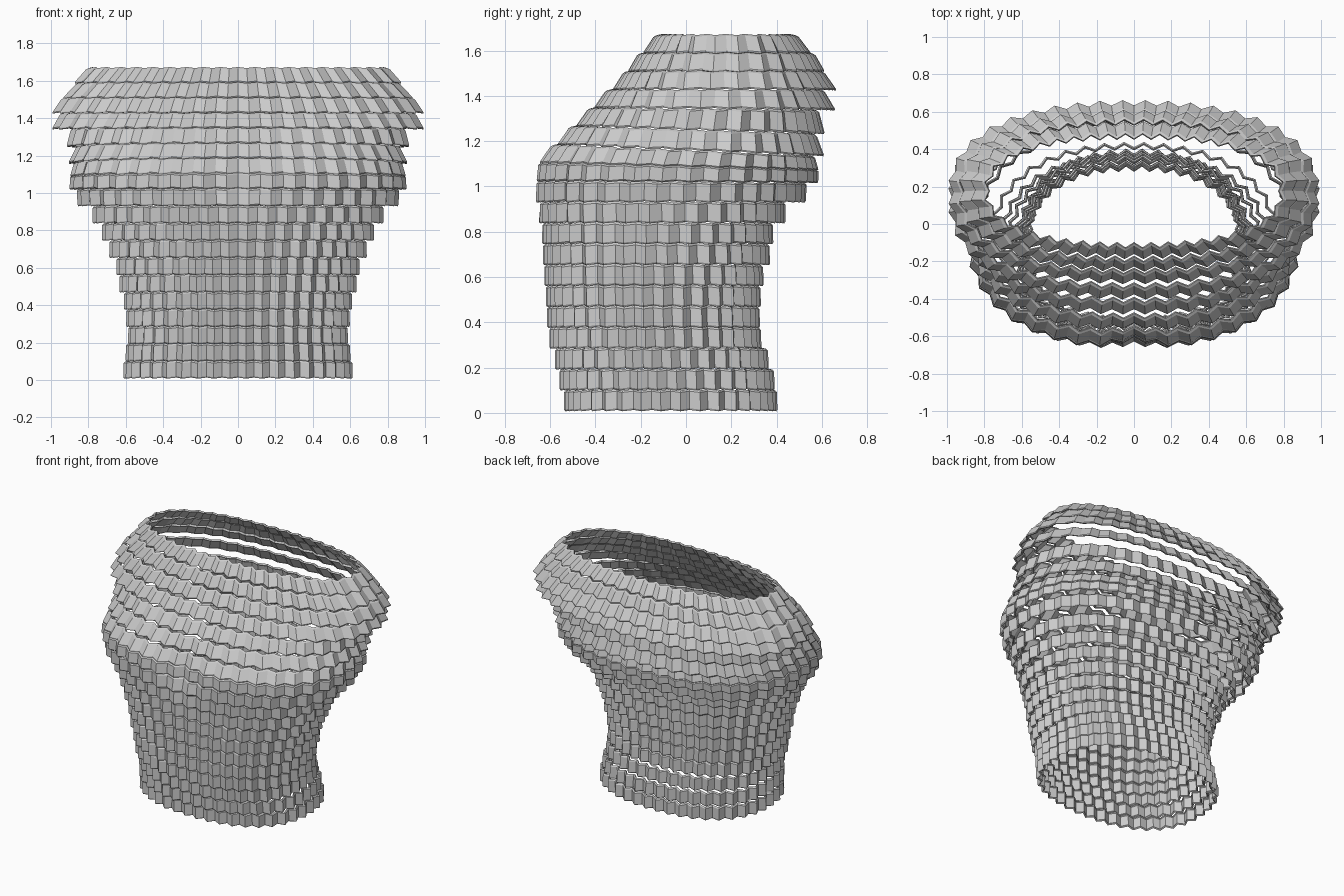
import bpy, math

if "Cube" in bpy.data.objects:
    bpy.data.objects.remove(bpy.data.objects["Cube"])

SIDES = 80          # tiles per band (40 pleats)
ZIG = 0.014         # pleat depth each way
THICK = 0.012

# Per band, bottom to top: half width, front y, back y at lower rim, then at upper rim
BANDS = [
    (.600, -.525, .390, .598, -.525, .388),
    (.588, -.545, .378, .586, -.545, .375),
    (.575, -.565, .352, .573, -.565, .348),
    (.585, -.590, .320, .583, -.590, .316),
    (.598, -.600, .314, .596, -.600, .310),
    (.622, -.605, .318, .620, -.605, .314),
    (.638, -.612, .330, .636, -.612, .326),
    (.676, -.618, .358, .674, -.618, .354),
    (.715, -.622, .372, .713, -.622, .370),
    (.765, -.638, .425, .765, -.640, .425),
    (.845, -.658, .515, .850, -.658, .520),
    (.888, -.658, .570, .886, -.650, .572),
    (.886, -.648, .572, .865, -.590, .555),
    (.895, -.565, .598, .852, -.505, .562),
    (.905, -.478, .600, .882, -.418, .572),
    (.985, -.395, .648, .938, -.340, .595),
    (.985, -.312, .653, .932, -.262, .596),
    (.928, -.245, .600, .852, -.198, .554),
    (.868, -.178, .540, .797, -.125, .478),
]


def edge_height(i):
    """Height of the i-th seam: taller bands below, shorter shingles above."""
    return .01 + (.0922 * i if i <= 11 else 1.0142 + .0808 * (i - 11))


def outline(a, front, back, z):
    """Pleated, evenly spaced rounded oval with a shallow chest cleft."""
    cy, b, e = (front + back) / 2, (back - front) / 2, 2 / 2.35
    fine = []
    for k in range(721):
        t = 2 * math.pi * k / 720 - math.pi / 2
        c, s = math.cos(t), math.sin(t)
        fine.append((a * math.copysign(abs(c) ** e, c),
                     cy + b * math.copysign(abs(s) ** e, s)))
    lengths = [0]
    for p, q in zip(fine, fine[1:]):
        lengths.append(lengths[-1] + math.dist(p, q))
    chest = math.exp(-((z - 1.07) / .13) ** 2)
    tilt = .05 * math.exp(-((z - 1.19) / .12) ** 2)
    pts, k = [], 0
    for j in range(SIDES):
        target = lengths[-1] * j / SIDES
        while lengths[k + 1] < target:
            k += 1
        (x0, y0), (x1, y1) = fine[k], fine[k + 1]
        f = (target - lengths[k]) / (lengths[k + 1] - lengths[k])
        d = math.hypot(x1 - x0, y1 - y0)
        nx, ny = (y1 - y0) / d, -(x1 - x0) / d
        out = ZIG if j % 2 else -ZIG
        x, y = x0 + (x1 - x0) * f, y0 + (y1 - y0) * f
        drop = tilt * min(1, max(0, (y - front) / (back - front)))
        if y < cy:
            y += .045 * chest * math.exp(-(x / .13) ** 2)
        pts.append((x + nx * out, y + ny * out, z - drop - (.003 if j % 2 else -.003)))
    return pts


def pleated_band(name, i, row):
    z0, z1 = edge_height(i), edge_height(i + 1)
    lo, hi = row[:3], row[3:]
    verts = []
    # chamfered lower lip, straight wall, tucked upper lip
    for f, inset in ((0, .005), (.08, 0), (.9, 0), (1, .008)):
        a, fr, bk = (p + (q - p) * f for p, q in zip(lo, hi))
        verts += outline(a - inset, fr + inset, bk - inset, z0 + (z1 - z0) * f)
    faces = []
    for r in range(3):
        for j in range(SIDES):
            k = (j + 1) % SIDES
            faces.append((r * SIDES + j, r * SIDES + k,
                          (r + 1) * SIDES + k, (r + 1) * SIDES + j))
    mesh = bpy.data.meshes.new(name)
    mesh.from_pydata(verts, [], faces)
    ob = bpy.data.objects.new(name, mesh)
    bpy.context.collection.objects.link(ob)
    solid = ob.modifiers.new("thickness", 'SOLIDIFY')
    solid.thickness = THICK
    solid.offset = -1
    return ob


# Stack of pleated rings: waist, chest and sloping shoulder shingles
for i, row in enumerate(BANDS):
    part = "waist_band" if i < 9 else "chest_band" if i < 13 else "shoulder_band"
    pleated_band(f"{part}_{i + 1}", i, row)
